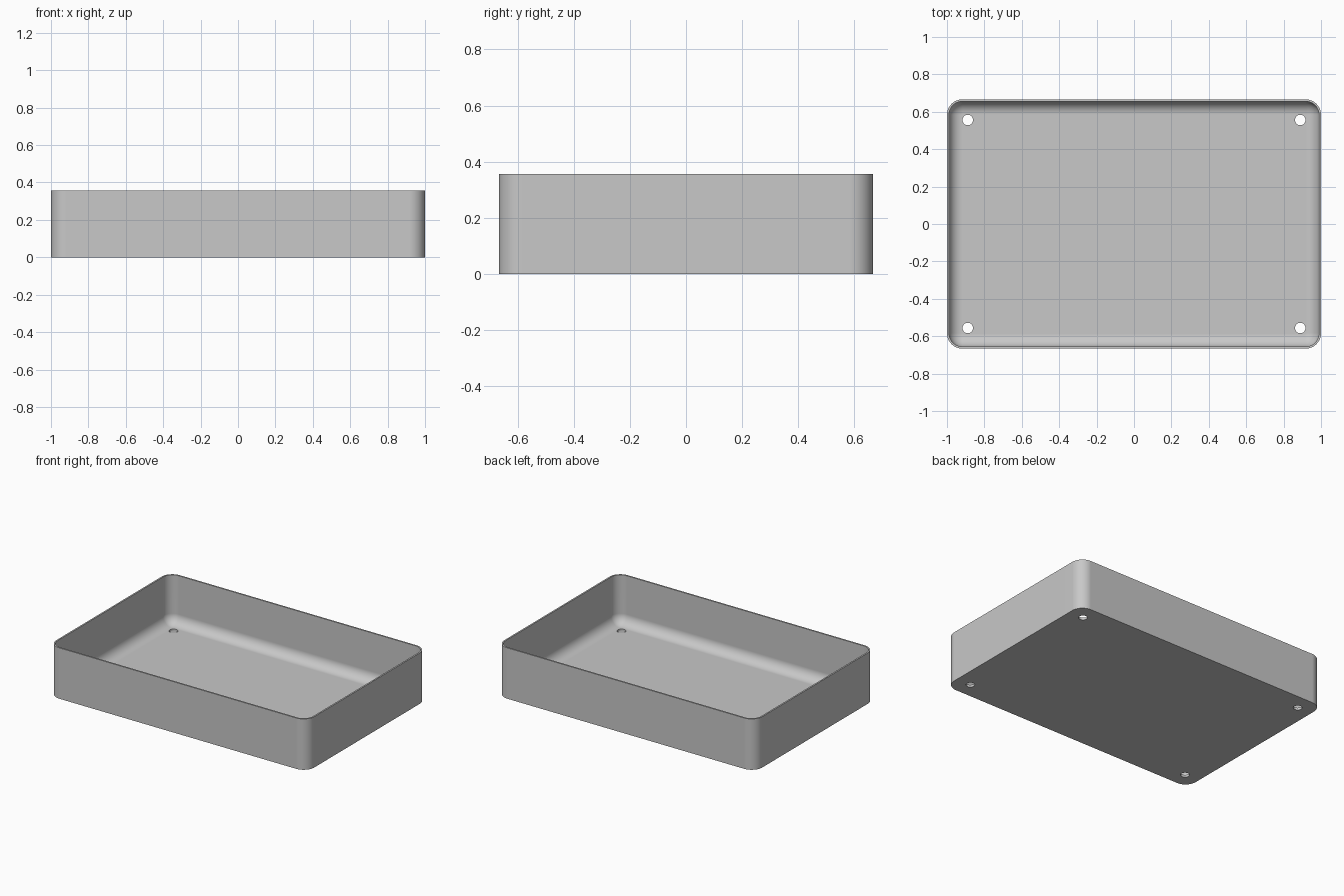
import bpy
import bmesh
from math import sin, cos, pi

LENGTH, WIDTH, HEIGHT = 2.0, 1.333, 0.356
WALL, FLOOR = 0.011, 0.016
CORNER, FILLET = 0.083, 0.07
HOLE_X, HOLE_Y, HOLE_RADIUS = 0.889, 0.556, 0.028
STEPS = 12

default = bpy.data.objects.get("Cube")
if default:
    bpy.data.objects.remove(default, do_unlink=True)

# Plain grey material
grey = bpy.data.materials.new("plain grey")
grey.use_nodes = True
grey.diffuse_color = (0.58, 0.58, 0.58, 1)
grey.node_tree.nodes["Principled BSDF"].inputs["Base Color"].default_value = grey.diffuse_color


def rounded_ring(bm, inset, z):
    """Rounded rectangle of vertices, moved in from the outer wall."""
    radius = CORNER - inset
    ring = []
    for quarter, (sx, sy) in enumerate([(1, 1), (-1, 1), (-1, -1), (1, -1)]):
        for i in range(STEPS + 1):
            a = (quarter + i / STEPS) * pi / 2
            ring.append(bm.verts.new((sx * (LENGTH / 2 - CORNER) + radius * cos(a),
                                      sy * (WIDTH / 2 - CORNER) + radius * sin(a), z)))
    return ring


# Tray section: outer wall, rim, inner wall, then the fillet down to the floor
section = [(0, 0), (0, HEIGHT), (WALL, HEIGHT)]
for i in range(STEPS + 1):
    a = i / STEPS * pi / 2
    section.append((WALL + FILLET * (1 - cos(a)), FLOOR + FILLET * (1 - sin(a))))

bm = bmesh.new()
rings = [rounded_ring(bm, inset, z) for inset, z in section]
for low, high in zip(rings, rings[1:]):
    for i in range(len(low)):
        j = (i + 1) % len(low)
        bm.faces.new((low[i], low[j], high[j], high[i]))
bm.faces.new(rings[0][::-1])
bm.faces.new(rings[-1])
bmesh.ops.recalc_face_normals(bm, faces=bm.faces)
mesh = bpy.data.meshes.new("tray")
bm.to_mesh(mesh)
bm.free()
mesh.materials.append(grey)
tray = bpy.data.objects.new("tray", mesh)
bpy.context.collection.objects.link(tray)

# Four screw holes through the floor
for sx in (-1, 1):
    for sy in (-1, 1):
        bpy.ops.mesh.primitive_cylinder_add(vertices=32, radius=HOLE_RADIUS, depth=0.2,
                                            location=(sx * HOLE_X, sy * HOLE_Y, 0))
        cutter = bpy.context.object
        cutter.name = "hole_cutter"
        cutter.hide_render = True
        cutter.data.materials.append(grey)
        cut = tray.modifiers.new("hole", 'BOOLEAN')
        cut.operation = 'DIFFERENCE'
        cut.solver = 'EXACT'
        cut.object = cutter
        bpy.context.view_layer.objects.active = tray
        bpy.ops.object.modifier_apply(modifier=cut.name)
        bpy.data.objects.remove(cutter, do_unlink=True)

# Smooth corners and fillet, crisp rim and holes
bpy.ops.object.select_all(action='DESELECT')
tray.select_set(True)
bpy.context.view_layer.objects.active = tray
bpy.ops.object.shade_smooth_by_angle(angle=pi / 6)
weighted = tray.modifiers.new("even shading", 'WEIGHTED_NORMAL')
weighted.keep_sharp = True
